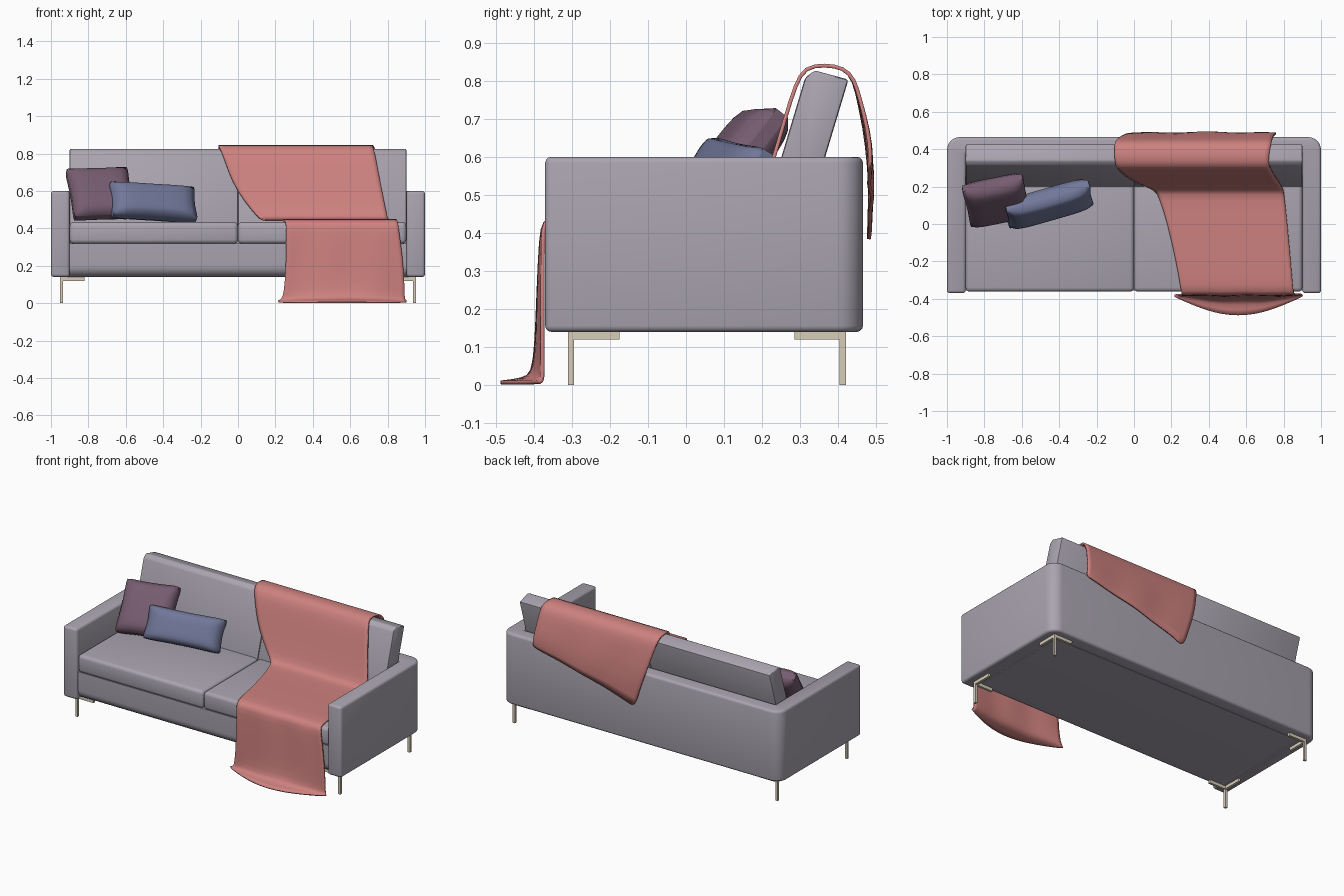
import bpy, bmesh, math
from mathutils import Matrix, Vector

if "Cube" in bpy.data.objects:
    bpy.data.objects.remove(bpy.data.objects["Cube"])


def material(name, rgb):
    m = bpy.data.materials.new(name)
    m.diffuse_color = (*rgb, 1)
    m.use_nodes = True
    m.node_tree.nodes["Principled BSDF"].inputs["Base Color"].default_value = m.diffuse_color
    return m


GREY = material("grey upholstery", (0.40, 0.37, 0.43))
CORAL = material("coral throw", (0.61, 0.22, 0.21))
PLUM = material("plum fabric", (0.18, 0.107, 0.162))
BLUE = material("slate blue fabric", (0.162, 0.184, 0.314))
CREAM = material("cream metal", (0.68, 0.61, 0.485))


def finish(bm, name, mat, angle=40):
    bmesh.ops.recalc_face_normals(bm, faces=bm.faces)
    me = bpy.data.meshes.new(name)
    bm.to_mesh(me)
    bm.free()
    me.materials.append(mat)
    ob = bpy.data.objects.new(name, me)
    bpy.context.collection.objects.link(ob)
    bpy.ops.object.select_all(action='DESELECT')
    ob.select_set(True)
    bpy.context.view_layer.objects.active = ob
    bpy.ops.object.shade_smooth_by_angle(angle=math.radians(angle))
    return ob


def prism(name, pts, axis, lo, hi, mat, bevel=0.0, segments=3):
    """Extrude a 2D outline: axis 'z' uses (x, y) points, axis 'x' uses (y, z)."""
    bm = bmesh.new()
    place = (lambda p, t: (p[0], p[1], t)) if axis == 'z' else (lambda p, t: (t, p[0], p[1]))
    face = bm.faces.new([bm.verts.new(place(p, lo)) for p in pts])
    ext = bmesh.ops.extrude_face_region(bm, geom=[face])
    shift = Vector(place((0, 0), hi - lo))
    bmesh.ops.translate(bm, vec=shift, verts=[v for v in ext['geom'] if isinstance(v, bmesh.types.BMVert)])
    bmesh.ops.recalc_face_normals(bm, faces=bm.faces)
    if bevel:
        edges = [e for e in bm.edges if e.calc_face_angle(0) > math.radians(35)]
        bmesh.ops.bevel(bm, geom=edges, offset=bevel, segments=segments, profile=0.5,
                        affect='EDGES', clamp_overlap=True)
    return finish(bm, name, mat)


def arc(cx, cy, r, a0, a1, n=6):
    return [(cx + r * math.cos(math.radians(a0 + (a1 - a0) * i / n)),
             cy + r * math.sin(math.radians(a0 + (a1 - a0) * i / n))) for i in range(n + 1)]


def rect(a0, a1, b0, b1):
    return [(a0, b0), (a1, b0), (a1, b1), (a0, b1)]


# U-shaped shell: both arms and the back, rounded at the rear corners
shell = [(-0.9, -0.37), (-0.9, 0.37), (0.9, 0.37), (0.9, -0.37), (1.0, -0.37)]
shell += arc(0.93, 0.395, 0.07, 0, 90) + arc(-0.93, 0.395, 0.07, 90, 180) + [(-1.0, -0.37)]
prism("arms_and_back_shell", shell, 'z', 0.14, 0.6, GREY, 0.016)

# Base under the seat, curved under along its front
base = arc(-0.295, 0.2, 0.06, 180, 270) + [(0.38, 0.14), (0.38, 0.32), (-0.355, 0.32)]
prism("seat_base", base, 'x', -0.905, 0.905, GREY)

# Seat and back cushions, one of each per side
back = [(0.191, 0.40), (0.313, 0.808), (0.338, 0.827), (0.427, 0.803), (0.306, 0.40)]
for side, lo, hi in (("left", -0.9, 0.0), ("right", 0.0, 0.9)):
    prism(side + "_seat_cushion", rect(-0.362, 0.3, 0.318, 0.434), 'x', lo, hi, GREY, 0.022)
    prism(side + "_back_cushion", back, 'x', lo, hi, GREY, 0.008, 2)

# Metal legs: a post with two arms under the frame
for sx in (-1, 1):
    for row, y0, sy in (("front", -0.31, 1), ("back", 0.42, -1)):
        bm = bmesh.new()
        for dx, dy, z0, z1 in ((0.016, 0.016, 0, 0.14), (0.13, 0.016, 0.12, 0.14), (0.016, 0.135, 0.12, 0.14)):
            xa, xb = sx * 0.952, sx * (0.952 - dx)
            ya, yb = y0, y0 + sy * dy
            bmesh.ops.create_cube(bm, size=1, matrix=Matrix.Translation(
                ((xa + xb) / 2, (ya + yb) / 2, (z0 + z1) / 2))
                @ Matrix.Diagonal((dx, dy, z1 - z0, 1)))
        finish(bm, f"{row}_{'right' if sx > 0 else 'left'}_leg", CREAM)


# Throw pillows: two puffed sheets meeting at a thin edge
def pillow(name, mat, centre, half_w, half_h, half_t, lean, yaw, roll, n=12):
    bm = bmesh.new()
    bmesh.ops.create_cube(bm, size=2)
    bmesh.ops.subdivide_edges(bm, edges=bm.edges, cuts=n - 1, use_grid_fill=True)
    for v in bm.verts:
        u, t, w = v.co
        puff = ((1 - u ** 4) * (1 - w ** 4)) ** 0.5
        pinch_u, pinch_w = 1 - 0.06 * (1 - u * u) * w * w, 1 - 0.06 * (1 - w * w) * u * u
        corner = 1 - 0.05 * (u * w) ** 6
        v.co = (u * half_w * pinch_w * corner, t * half_t * (0.3 + 0.7 * puff),
                w * half_h * pinch_u * corner)
    turn = [Matrix.Rotation(math.radians(a), 4, ax) for a, ax in ((yaw, 'Z'), (-lean, 'X'), (roll, 'Y'))]
    bm.transform(Matrix.Translation(centre) @ turn[0] @ turn[1] @ turn[2])
    finish(bm, name, mat, 60)


pillow("plum_pillow", PLUM, (-0.735, 0.125, 0.585), 0.172, 0.168, 0.065, 38, 10, -2)
pillow("blue_pillow", BLUE, (-0.455, 0.105, 0.54), 0.243, 0.105, 0.065, 30, 18, 4)

# Throw blanket rows from rear hem to floor hem: y, z, left x, right x, hem tilt, outward bow
rows = [(0.478, 0.37, 0.03, 0.76, 0.20, 0.008), (0.485, 0.48, 0.0, 0.76, 0.12, 0.004),
        (0.478, 0.62, -0.05, 0.75, 0.05, 0), (0.458, 0.73, -0.08, 0.74, 0.02, 0),
        (0.442, 0.805, -0.10, 0.735, 0, 0), (0.415, 0.834, -0.105, 0.73, 0, 0),
        (0.365, 0.842, -0.105, 0.72, 0, 0), (0.312, 0.836, -0.10, 0.72, 0, 0),
        (0.288, 0.79, -0.08, 0.735, 0, 0), (0.260, 0.70, -0.05, 0.75, 0, 0),
        (0.232, 0.60, -0.005, 0.77, 0, 0), (0.200, 0.50, 0.07, 0.79, 0, 0),
        (0.180, 0.452, 0.115, 0.80, 0, 0), (0.14, 0.445, 0.135, 0.805, 0, 0),
        (0.0, 0.445, 0.18, 0.82, 0, 0), (-0.2, 0.445, 0.225, 0.838, 0, 0),
        (-0.345, 0.444, 0.25, 0.85, 0, 0), (-0.374, 0.43, 0.255, 0.855, 0, 0),
        (-0.379, 0.39, 0.258, 0.86, 0, 0), (-0.380, 0.25, 0.258, 0.88, 0, -0.006),
        (-0.380, 0.10, 0.25, 0.89, 0, -0.012), (-0.378, 0.03, 0.24, 0.89, 0, -0.025),
        (-0.378, 0.014, 0.225, 0.895, 0, -0.05), (-0.382, 0.007, 0.205, 0.91, 0, -0.106)]
bm = bmesh.new()
N = 16
grid = []
for i, (y, z, xl, xr, tilt, bow) in enumerate(rows):
    line = []
    for j in range(N + 1):
        t = j / N
        # Soft folds on the hanging parts only
        fold = 0.003 * math.sin(t * 15 + i * 0.3) if 17 < i < 22 or i < 3 else 0
        line.append(bm.verts.new((xl + (xr - xl) * t, y + bow * math.sin(math.pi * t) + fold,
                                  z + tilt * t ** 0.8)))
    grid.append(line)
for a, b in zip(grid, grid[1:]):
    for j in range(N):
        bm.faces.new((a[j], a[j + 1], b[j + 1], b[j]))
blanket = finish(bm, "throw_blanket", CORAL, 80)
sub = blanket.modifiers.new("soften", 'SUBSURF')
sub.levels = sub.render_levels = 1
thick = blanket.modifiers.new("thickness", 'SOLIDIFY')
thick.thickness = 0.01
thick.offset = 0
